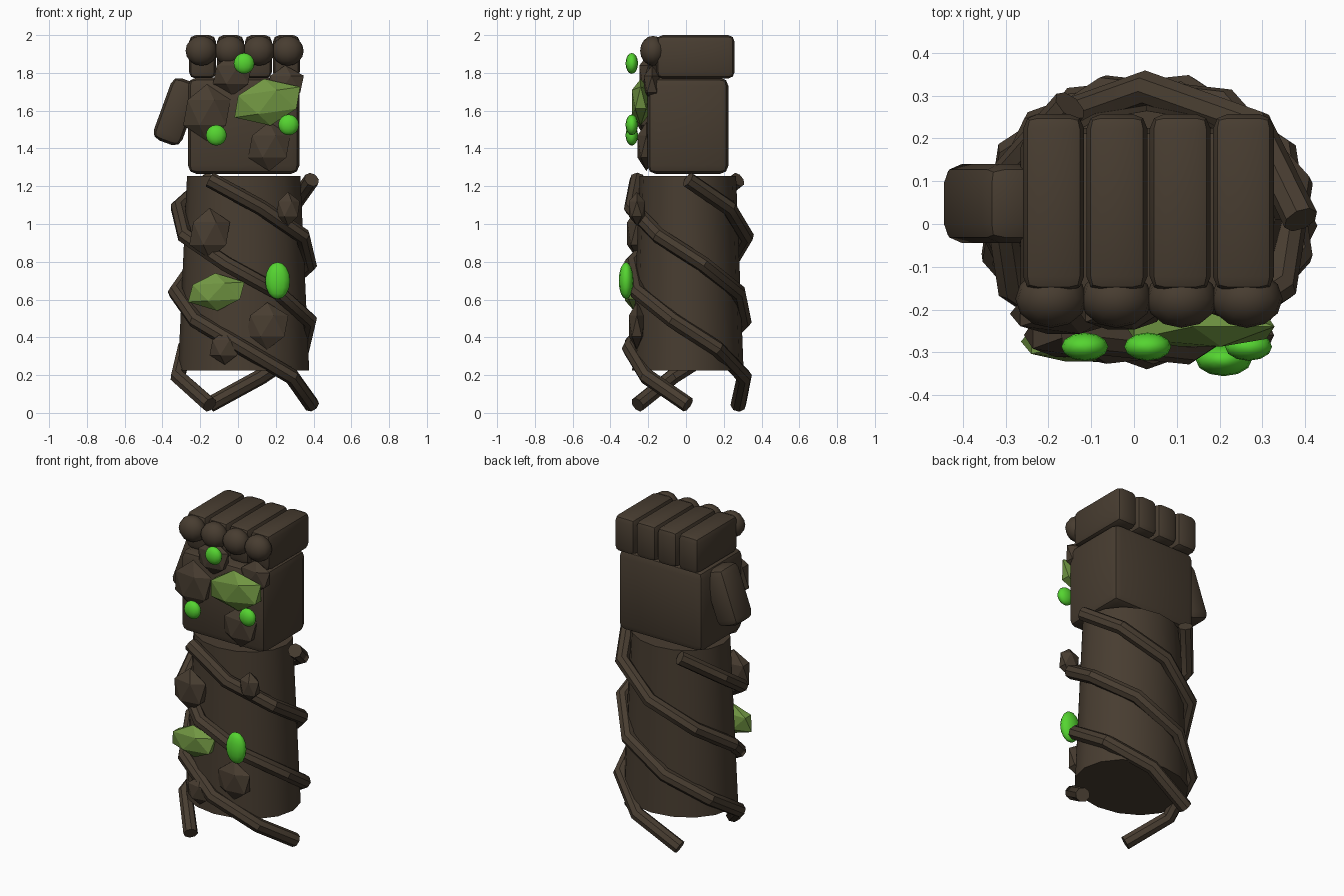
import bpy, math
from math import radians, cos, sin

if "Cube" in bpy.data.objects:
    bpy.data.objects.remove(bpy.data.objects["Cube"])


def material(name, rgb):
    m = bpy.data.materials.new(name)
    m.diffuse_color = (*rgb, 1)
    m.use_nodes = True
    m.node_tree.nodes["Principled BSDF"].inputs["Base Color"].default_value = m.diffuse_color
    return m


BARK = material("dark_bark", (0.064, 0.046, 0.030))
MOSS = material("moss_green", (0.165, 0.305, 0.055))
GLOW = material("bright_green", (0.09, 0.66, 0.03))
CX, CY = 0.03, 0.01


def finish(name, mat, smooth=True, angle=40):
    o = bpy.context.object
    o.name = name
    o.data.materials.append(mat)
    bpy.ops.object.transform_apply(location=False, rotation=True, scale=True)
    if smooth:
        bpy.ops.object.shade_smooth_by_angle(angle=radians(angle))
    return o


def block(name, loc, size, bevel, rot=(0, 0, 0)):
    bpy.ops.mesh.primitive_cube_add(size=1, location=loc, rotation=rot)
    bpy.context.object.scale = size
    o = finish(name, BARK, False)
    b = o.modifiers.new("bevel", "BEVEL")
    b.width, b.segments = bevel, 2
    bpy.ops.object.modifier_apply(modifier="bevel")
    bpy.ops.object.shade_smooth_by_angle(angle=radians(35))
    return o


def ball(name, loc, scale, mat, seg=16, rings=8):
    bpy.ops.mesh.primitive_uv_sphere_add(segments=seg, ring_count=rings, radius=1, location=loc)
    bpy.context.object.scale = scale
    return finish(name, mat, True, 60)


def lump(name, loc, scale, mat, tilt=0, spin=0):
    bpy.ops.mesh.primitive_ico_sphere_add(subdivisions=1, radius=1, location=loc,
                                          rotation=(0, tilt, spin))
    bpy.context.object.scale = scale
    return finish(name, mat, False)


# Tapered oval forearm
bpy.ops.mesh.primitive_cone_add(vertices=16, radius1=0.347, radius2=0.3, depth=1.03,
                                location=(CX, CY, 0.74))
bpy.context.object.scale = (1, 0.85, 1)
finish("forearm", BARK)

# Fist: palm, thumb, fingers and knuckles
block("palm", (CX, CY, 1.52), (0.59, 0.43, 0.51), 0.045)
block("thumb", (-0.325, 0.048, 1.595), (0.16, 0.185, 0.35), 0.045, (0, radians(20), 0))
for i in range(4):
    x = -0.188 + i * 0.148
    block(f"finger_{i + 1}", (x, 0.05, 1.885), (0.143, 0.415, 0.23), 0.035)
    ball(f"knuckle_{i + 1}", (x * 1.03, -0.175, 1.917), (0.084, 0.068, 0.079), BARK, 12, 8)


# Three vines winding one full turn around the forearm
def vine(name, start):
    cu = bpy.data.curves.new(name, "CURVE")
    cu.dimensions = "3D"
    cu.bevel_depth, cu.bevel_resolution = 0.042, 2
    cu.use_fill_caps = True
    sp = cu.splines.new("POLY")
    sp.points.add(8)
    for k, p in enumerate(sp.points):
        a = radians(start + 45 * k)
        p.co = (CX + 0.36 * cos(a), CY + 0.308 * sin(a), 1.235 - 0.149 * k, 1)
    o = bpy.data.objects.new(name, cu)
    bpy.context.collection.objects.link(o)
    bpy.ops.object.select_all(action="DESELECT")
    o.select_set(True)
    bpy.context.view_layer.objects.active = o
    bpy.ops.object.convert(target="MESH")
    finish(name, BARK, True, 35)


for i, start in enumerate((-120, 0, 120)):
    vine(f"vine_{i + 1}", start)

# Faceted bark lumps: x, y, z, half width, half depth, half height
rocks = [(-0.165, -0.21, 1.59, 0.14, 0.055, 0.15), (0.165, -0.21, 1.41, 0.125, 0.055, 0.13),
         (-0.03, -0.2, 1.79, 0.115, 0.055, 0.11), (0.25, -0.18, 1.74, 0.11, 0.05, 0.1),
         (-0.15, -0.26, 0.95, 0.12, 0.06, 0.135), (0.265, -0.26, 1.08, 0.07, 0.05, 0.09),
         (0.155, -0.26, 0.46, 0.125, 0.05, 0.125), (-0.07, -0.28, 0.345, 0.09, 0.05, 0.09)]
for i, (x, y, z, a, b, c) in enumerate(rocks):
    lump(f"bark_lump_{i + 1}", (x, y, z), (a, b, c), BARK)

# Moss patches
lump("moss_upper", (0.155, -0.24, 1.645), (0.205, 0.055, 0.125), MOSS, radians(-8))
lump("moss_lower", (-0.115, -0.275, 0.64), (0.17, 0.055, 0.1), MOSS, radians(-3))

# Glowing buds
for i, (x, z) in enumerate(((0.032, 1.85), (-0.115, 1.47), (0.268, 1.525))):
    ball(f"bud_{i + 1}", (x, -0.287, z), (0.055, 0.033, 0.055), GLOW, 12, 8)
ball("large_bud", (0.21, -0.317, 0.7), (0.066, 0.039, 0.098), GLOW, 12, 8)
